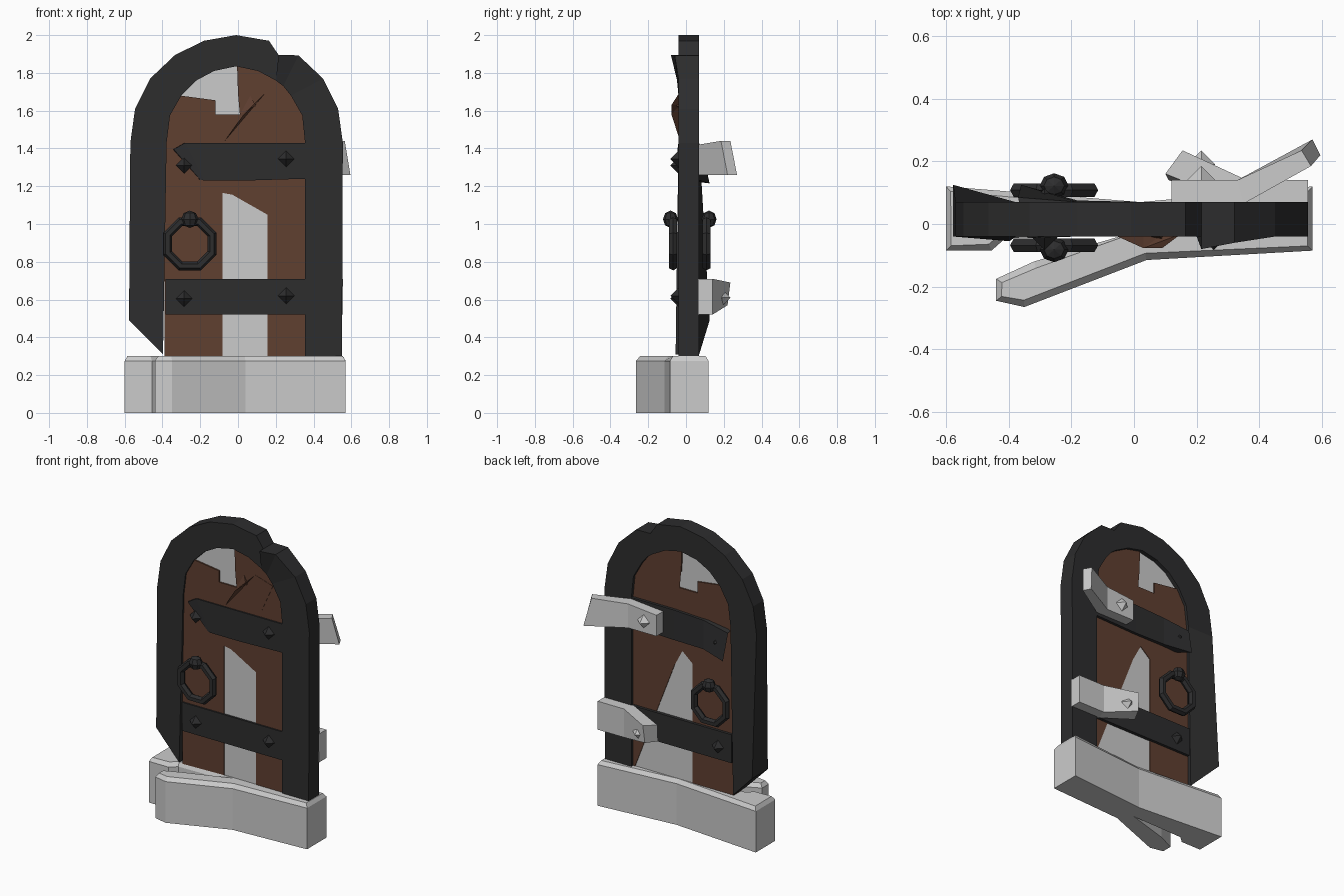
import bpy, bmesh
from math import pi

if "Cube" in bpy.data.objects:
    bpy.data.objects.remove(bpy.data.objects["Cube"])


def material(name, rgb):
    m = bpy.data.materials.new(name)
    m.diffuse_color = (*rgb, 1)
    m.use_nodes = True
    m.node_tree.nodes["Principled BSDF"].inputs["Base Color"].default_value = m.diffuse_color
    return m


WOOD = material("dark_wood", (0.115, 0.05, 0.03))
IRON = material("black_iron", (0.026, 0.026, 0.027))


def finish(name, bm, mat=None):
    bmesh.ops.recalc_face_normals(bm, faces=bm.faces)
    me = bpy.data.meshes.new(name)
    bm.to_mesh(me)
    bm.free()
    ob = bpy.data.objects.new(name, me)
    bpy.context.collection.objects.link(ob)
    if mat:
        me.materials.append(mat)
    return ob


def loft(name, sections, mat=None):
    """Skin a chain of four-cornered sections and cap both ends."""
    bm = bmesh.new()
    rows = [[bm.verts.new(p) for p in s] for s in sections]
    for a, b in zip(rows, rows[1:]):
        for i in range(4):
            j = (i + 1) % 4
            bm.faces.new((a[i], a[j], b[j], b[i]))
    bm.faces.new(rows[0])
    bm.faces.new(rows[-1])
    return finish(name, bm, mat)


def panel(name, pts, y0, y1, mat=None):
    """Flat x-z outline with thickness; optional third value moves the front in y."""
    bm = bmesh.new()
    f = [bm.verts.new((p[0], y0 + (p[2] if len(p) > 2 else 0), p[1])) for p in pts]
    b = [bm.verts.new((p[0], y1, p[1])) for p in pts]
    n = len(pts)
    for i in range(n):
        j = (i + 1) % n
        bm.faces.new((f[i], f[j], b[j], b[i]))
    caps = [bm.faces.new(f), bm.faces.new(b)]
    bmesh.ops.triangulate(bm, faces=caps)
    return finish(name, bm, mat)


def frame_section(o, i, of=-.04, ob=.07, inf=-.04, inb=.07):
    return [(o[0], of, o[1]), (o[0], ob, o[1]), (i[0], inb, i[1]), (i[0], inf, i[1])]


# Arched iron frame: long left part and shorter, slipped right part
left = [frame_section((-.577, .49), (-.397, .31), -.04, .125, -.055, .07)]
left += [frame_section(o, i) for o, i in [
    ((-.57, 1.43), (-.378, 1.43)), ((-.545, 1.61), (-.36, 1.575)),
    ((-.465, 1.77), (-.30, 1.68)), ((-.333, 1.895), (-.22, 1.76)),
    ((-.18, 1.97), (-.127, 1.81)), ((-.01, 2.0), (-.01, 1.835)),
    ((.164, 1.97), (.106, 1.81)), ((.225, 1.88), (.2, 1.76))]]
loft("frame_left", left, IRON)
right = [frame_section((.55, .2), (.355, .2))]
right += [frame_section(o, i) for o, i in [
    ((.555, 1.43), (.355, 1.43)), ((.53, 1.61), (.34, 1.575)), ((.45, 1.77), (.28, 1.68))]]
right += [frame_section((.32, 1.893), (.24, 1.73), -.06, .07, -.04, .07),
          frame_section((.215, 1.895), (.2, 1.76), -.08, .07, -.04, .07)]
loft("frame_right", right, IRON)

# Door boards, in a front and a back layer because the break differs
F, M, B = -.03, .012, .052
left_board = [(-.39, .2), (-.39, 1.44), (-.37, 1.58), (-.307, 1.68), (-.12, 1.655),
              (-.12, 1.58), (-.083, 1.58), (-.083, .2)]
panel("left_board", left_board, F, B, WOOD)
panel("right_board_front", [(.155, .2), (.155, 1.05), (.36, 1.05), (.36, .2)], F, M, WOOD)
panel("right_board_back", [(.36, .25), (.05, 1.05), (.36, 1.05)], M, B, WOOD)
panel("middle_board_front", [(-.083, 1.165), (-.03, 1.155), (.02, 1.185), (.155, 1.05),
                             (.36, 1.05), (.36, 1.3), (-.083, 1.3)], F, M, WOOD)
panel("middle_board_back", [(-.083, 1.1), (.01, 1.18), (.05, 1.05), (.36, 1.05),
                            (.36, 1.3), (-.083, 1.3)], M, B, WOOD)
panel("upper_board", [(-.083, 1.3), (.36, 1.3), (.36, 1.44), (.345, 1.58), (.285, 1.69),
                      (.205, 1.77), (.106, 1.82), (-.005, 1.84), (.0, 1.69), (.065, 1.68),
                      (.095, 1.625, -.02), (.01, 1.58), (-.083, 1.58)], F, B, WOOD)
# Sprung splinter of the upper board
panel("board_splinter", [(-.07, 1.44), (.2, 1.48), (.28, 1.66), (.15, 1.70),
                         (.09, 1.63, -.045), (.03, 1.58, -.045)], F - .002, B, WOOD)

# Pale patches filling the broken openings
panel("lower_patch_front", [(-.083, .2), (.155, .2), (.155, 1.05), (.02, 1.185),
                            (-.03, 1.155), (-.083, 1.165)], F + .004, M)
panel("lower_patch_back", [(-.083, .2), (.36, .2), (.36, .25), (.05, 1.05),
                           (.01, 1.18), (-.083, 1.1)], M, B - .004)
panel("upper_patch", [(-.307, 1.68), (-.12, 1.655), (-.12, 1.58), (.01, 1.58), (.095, 1.625),
                      (.065, 1.68), (0, 1.69), (-.005, 1.84), (-.127, 1.82), (-.225, 1.765)],
      F + .01, B - .01)


def bar_section(x, z0, z1, y0, y1):
    return [(x, y0, z0), (x, y1, z0), (x, y1, z1), (x, y0, z1)]


# Iron straps running through the door
loft("lower_strap", [bar_section(-.385, .52, .71, -.04, .07),
                     bar_section(.37, .52, .71, -.04, .07)], IRON)
loft("upper_strap", [
    [(-.20, -.036, 1.235), (-.36, .125, 1.215), (-.37, .085, 1.39), (-.34, -.045, 1.395)],
    [(-.18, -.04, 1.23), (-.18, .075, 1.23), (-.18, .07, 1.42), (-.28, -.04, 1.43)],
    bar_section(.04, 1.23, 1.43, -.04, .07),
    bar_section(.37, 1.24, 1.43, -.04, .07)], IRON)

# Pale hinge leaves on the back, each bent at one end
loft("upper_hinge", [
    bar_section(.12, 1.26, 1.40, .065, .14),
    [(.35, .065, 1.26), (.33, .14, 1.26), (.33, .14, 1.42), (.35, .065, 1.42)],
    [(.595, .22, 1.26), (.57, .27, 1.26), (.535, .235, 1.44), (.565, .185, 1.44)]])
loft("lower_hinge", [
    bar_section(.555, .52, .71, .065, .14),
    [(.34, .065, .52), (.36, .14, .52), (.36, .14, .71), (.34, .065, .71)],
    [(.11, .14, .56), (.15, .22, .57), (.155, .235, .69), (.10, .16, .68)]])


def knob(name, loc, size, u=4, v=2, mat=IRON):
    bm = bmesh.new()
    bmesh.ops.create_uvsphere(bm, u_segments=u, v_segments=v, radius=1)
    ob = finish(name, bm, mat)
    ob.location, ob.scale = loc, size


# Pointed rivets
for x, z in [(-.285, 1.31), (.255, 1.345), (-.285, .605), (.255, .62)]:
    knob("front_rivet", (x, -.04, z), (.043,) * 3)
for z in (1.31, .605):
    knob("back_rivet", (-.285, .07, z), (.043,) * 3)
knob("upper_hinge_rivet", (.215, .14, 1.335), (.045,) * 3, mat=None)
knob("lower_hinge_rivet", (.215, .19, .61), (.045,) * 3, mat=None)

# Ring handles with their holding knobs, both sides
for side, y, out in (("front", -.068, -.014), ("back", .108, .014)):
    bpy.ops.mesh.primitive_torus_add(major_segments=8, minor_segments=6, major_radius=.127,
                                     minor_radius=.025, location=(-.255, y, .895),
                                     rotation=(pi / 2, pi / 8, 0))
    ring = bpy.context.object
    ring.name = side + "_ring_handle"
    ring.data.materials.append(IRON)
    knob(side + "_ring_knob", (-.255, y + out, 1.025), (.046, .04, .046), 8, 4)

# Split stone sill with a chamfered top
outline = [(-.6, .12), (-.6, -.085), (-.455, -.085), (-.41, -.045), (-.03, -.035),
           (-.32, -.12), (-.44, -.175), (-.44, -.245), (-.35, -.265), (.04, -.115),
           (.57, -.085), (.57, .12), (.02, .07)]
bm = bmesh.new()
base = bm.faces.new([bm.verts.new((x, y, 0)) for x, y in outline])
res = bmesh.ops.extrude_face_region(bm, geom=[base], use_keep_orig=True)
top = [g for g in res["geom"] if isinstance(g, bmesh.types.BMFace)]
for vert in {w for f in top for w in f.verts}:
    vert.co.z = .275
bmesh.ops.recalc_face_normals(bm, faces=bm.faces)
bmesh.ops.inset_region(bm, faces=top, thickness=.022, depth=.025, use_even_offset=False)
finish("sill", bm)
